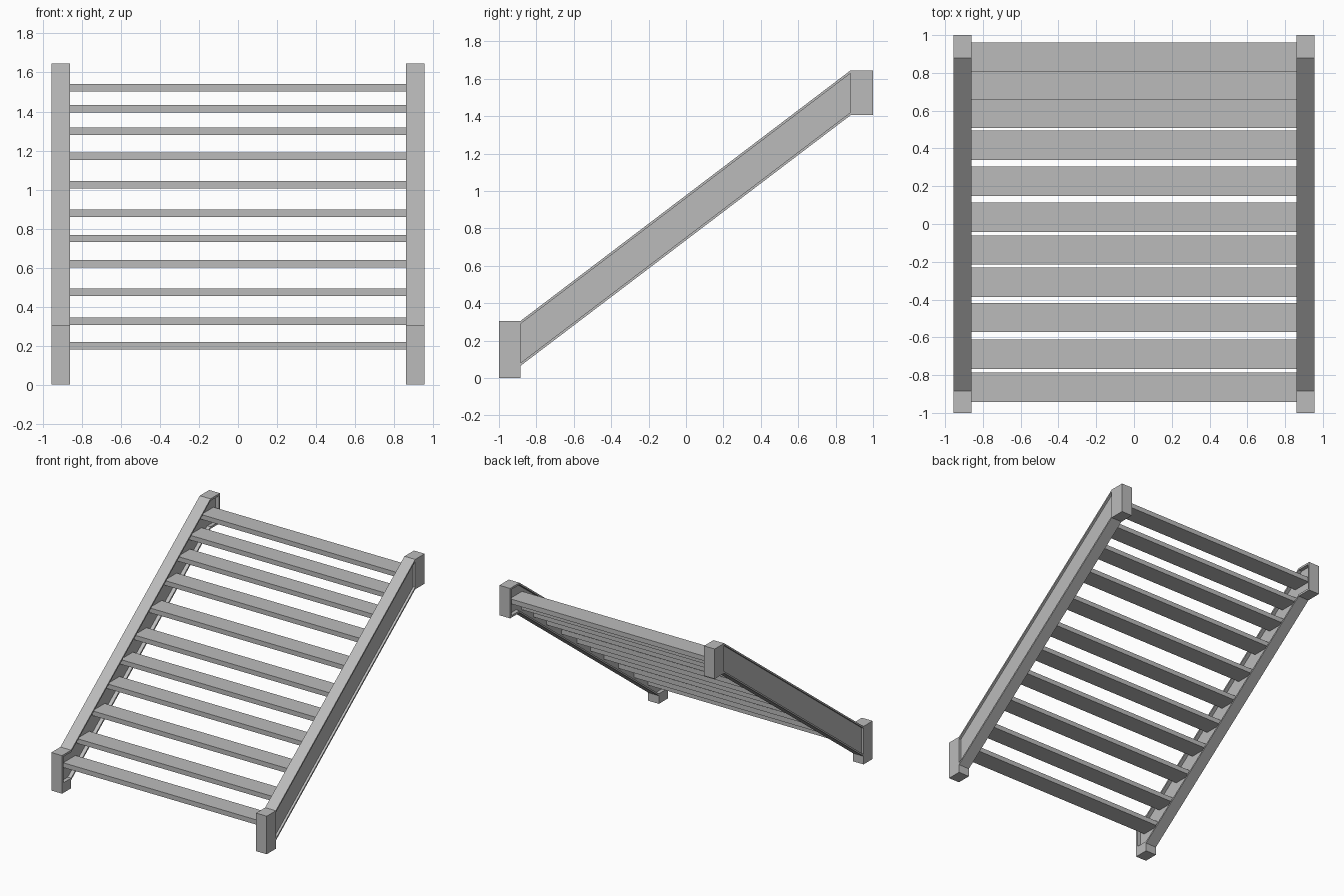
import bpy
import bmesh

cube = bpy.data.objects.get("Cube")
if cube:
    bpy.data.objects.remove(cube, do_unlink=True)

grey = bpy.data.materials.new("plain_grey")
grey.use_nodes = True
color = (0.5, 0.5, 0.5, 1)
grey.diffuse_color = color
grey.node_tree.nodes["Principled BSDF"].inputs["Base Color"].default_value = color


def add_object(name, bm):
    bmesh.ops.remove_doubles(bm, verts=bm.verts, dist=0.0001)
    bmesh.ops.recalc_face_normals(bm, faces=bm.faces)
    mesh = bpy.data.meshes.new(name)
    bm.to_mesh(mesh)
    bm.free()
    mesh.materials.append(grey)
    obj = bpy.data.objects.new(name, mesh)
    bpy.context.collection.objects.link(obj)
    return obj


# Side rail layout: columns along y, rows up through foot, flange, web, flange
INNER, OUTER = 0.86, 0.955
LOW, HIGH = 0.065, 1.405
columns = [(-1, LOW), (-0.985, LOW), (-0.885, LOW),
           (0.88, HIGH), (0.985, HIGH), (1, HIGH)]
offsets = [0, 0, 0.016, 0.224, 0.24]


def corner(i, j):
    y, base = columns[i]
    return (y, 0 if j == 0 else base + offsets[j])


# Thickness of each cell: the web is recessed on both sides
cells = {}
for i in range(5):
    for j in range(4):
        if j == 0 and i > 1:
            continue
        inner = INNER + 0.03 if j == 2 and 1 <= i <= 3 else INNER
        outer = OUTER - 0.018 if j == 2 and i == 2 else OUTER
        cells[i, j] = (inner, outer)


def build_rail(name, side):
    bm = bmesh.new()

    def quad(points):
        bm.faces.new([bm.verts.new((side * x, y, z)) for x, y, z in points])

    def wall(a, b, x0, x1):
        quad([(x0, *a), (x0, *b), (x1, *b), (x1, *a)])

    for (i, j), span in cells.items():
        loop = [corner(i, j), corner(i + 1, j),
                corner(i + 1, j + 1), corner(i, j + 1)]
        for x in span:
            quad([(x, *p) for p in loop])
        neighbours = [(i, j - 1), (i + 1, j), (i, j + 1), (i - 1, j)]
        for k, key in enumerate(neighbours):
            a, b = loop[k], loop[(k + 1) % 4]
            if key not in cells:
                wall(a, b, *span)
            elif key > (i, j):
                for x0, x1 in zip(span, cells[key]):
                    if x0 != x1:
                        wall(a, b, x0, x1)
    return add_object(name, bm)


build_rail("left_side_rail", 1)
build_rail("right_side_rail", -1)

# Treads: centre y and underside z
treads = [(-0.865, 0.18), (-0.69, 0.307), (-0.495, 0.455), (-0.308, 0.60),
          (-0.138, 0.73), (0.035, 0.86), (0.227, 1.005), (0.417, 1.152),
          (0.585, 1.28), (0.733, 1.395), (0.883, 1.502)]
for n, (y, z) in enumerate(treads, 1):
    bm = bmesh.new()
    bmesh.ops.create_cube(bm, size=1)
    bmesh.ops.scale(bm, vec=(1.784, 0.155, 0.038), verts=bm.verts)
    bmesh.ops.translate(bm, vec=(0, y, z + 0.019), verts=bm.verts)
    add_object(f"tread_{n}", bm)
